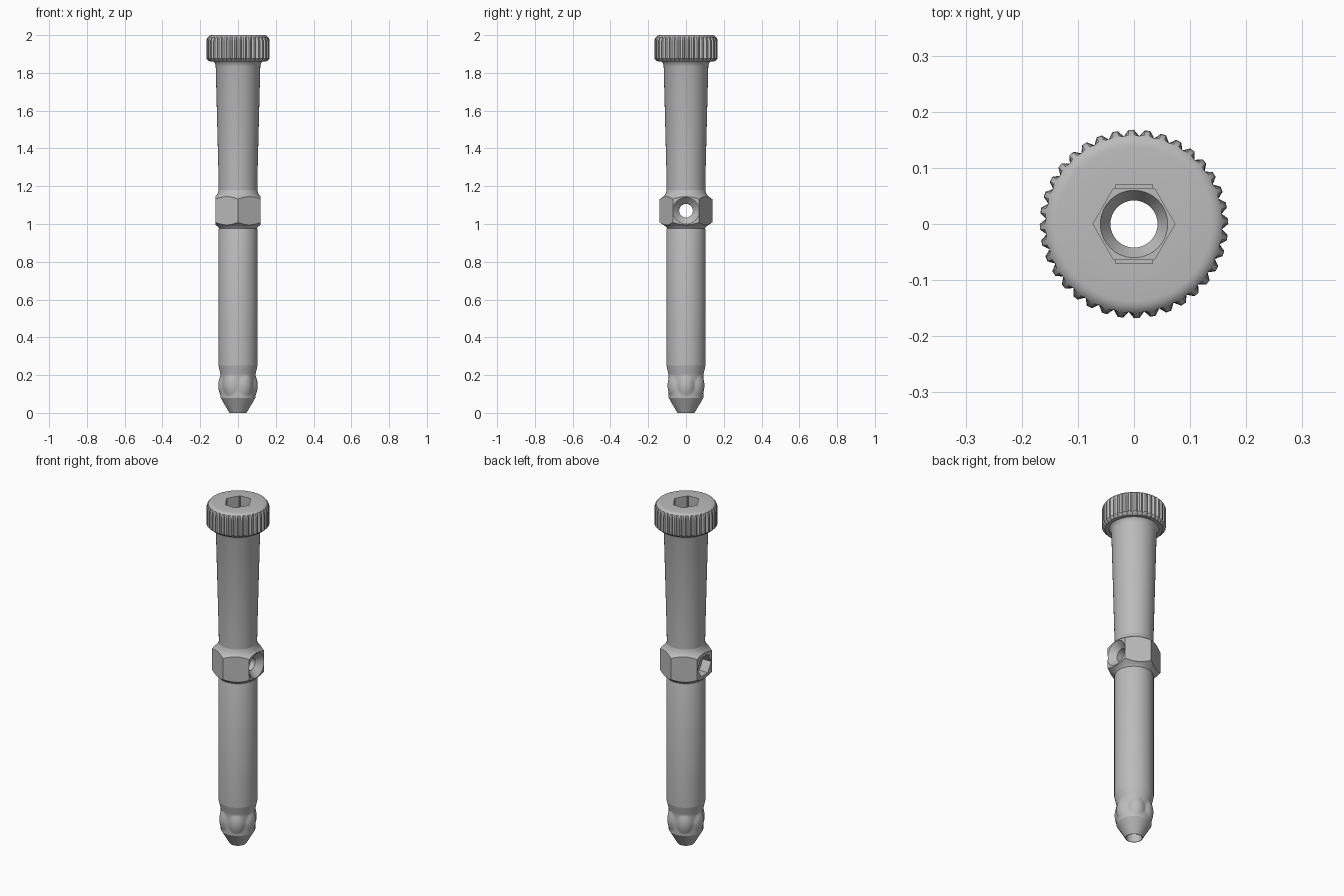
import bpy, bmesh, math
from mathutils import Matrix

cube = bpy.data.objects.get("Cube")
if cube:
    bpy.data.objects.remove(cube, do_unlink=True)

steel = bpy.data.materials.new("brushed steel grey")
steel.use_nodes = True
GREY = (0.5, 0.5, 0.5, 1)
steel.diffuse_color = GREY
steel.node_tree.nodes["Principled BSDF"].inputs["Base Color"].default_value = GREY

BORE = 0.042
RIGHT_ANGLE = math.pi / 2


def lathe(name, profile, segs=72, phase=0.0, shape=None, matrix=None):
    """Spin a closed (radius, height) loop about z; shape() may adjust each radius."""
    bm = bmesh.new()
    rings = []
    for j in range(segs):
        a = phase + 2 * math.pi * j / segs
        ring = []
        for r, z in profile:
            if shape:
                r = shape(r, z, a, j)
            ring.append(bm.verts.new((r * math.cos(a), r * math.sin(a), z)))
        rings.append(ring)
    n = len(profile)
    for j in range(segs):
        p, q = rings[j], rings[(j + 1) % segs]
        for i in range(n):
            k = (i + 1) % n
            if profile[i][0] or profile[k][0]:
                bm.faces.new((p[i], q[i], q[k], p[k]))
    bmesh.ops.remove_doubles(bm, verts=bm.verts, dist=1e-6)
    bmesh.ops.recalc_face_normals(bm, faces=bm.faces)
    if matrix:
        bm.transform(matrix)
    mesh = bpy.data.meshes.new(name)
    bm.to_mesh(mesh)
    bm.free()
    mesh.materials.append(steel)
    obj = bpy.data.objects.new(name, mesh)
    bpy.context.collection.objects.link(obj)
    return obj


def tube(name, outer, **kw):
    """Hollow part: outer wall from bottom to top, closed by the bore."""
    return lathe(name, outer + [(BORE, outer[-1][1]), (BORE, outer[0][1])], **kw)


def rod(name, r0, r1, z0, z1, **kw):
    return lathe(name, [(0, z0), (r0, z0), (r1, z1), (0, z1)], **kw)


def activate(obj):
    bpy.ops.object.select_all(action='DESELECT')
    obj.select_set(True)
    bpy.context.view_layer.objects.active = obj


def cut(obj, tool, operation='DIFFERENCE'):
    activate(obj)
    mod = obj.modifiers.new("cut", 'BOOLEAN')
    mod.operation, mod.object, mod.solver = operation, tool, 'EXACT'
    bpy.ops.object.modifier_apply(modifier=mod.name)
    bpy.data.objects.remove(tool, do_unlink=True)


# Knurled head with rounded top
def knurl(r, z, a, j):
    return min(r, 0.157) if j % 3 == 2 else r


shoulder = [(0.138 + 0.03 * math.cos(t), 1.965 + 0.035 * math.sin(t))
            for t in (RIGHT_ANGLE * i / 6 for i in range(7))]
head = lathe("knurled_head",
             [(BORE, 1.86), (0.15, 1.86), (0.168, 1.875)] + shoulder +
             [(0.06, 2.0), (0.06, 1.9), (BORE, 1.87)],
             segs=108, shape=knurl)

# Hexagonal drive socket with a relief slot on two flats
cut(head, rod("socket_cutter", 0.073, 0.073, 1.9, 2.1, segs=6))
slot = rod("slot_cutter", 1, 1, 1.93, 2.1, segs=4, phase=math.pi / 4)
half = math.sqrt(0.5)
slot.data.transform(Matrix.Diagonal((0.033 / half, 0.07 / half, 1, 1)))
cut(head, slot)

# Tapered upper shaft
upper = tube("upper_shaft", [(0.102, 1.17), (0.103, 1.25), (0.118, 1.835),
                             (0.122, 1.85), (0.13, 1.86)])

# Chamfered hexagonal collar
collar = rod("hex_collar", 0.139, 0.139, 0.975, 1.185, segs=6, phase=math.pi / 6)
cut(collar, lathe("chamfer_tool", [(0, 0.975), (0.099, 0.975), (0.105, 0.985),
                                   (0.141, 1.01), (0.141, 1.13), (0.12, 1.145),
                                   (0.108, 1.16), (0.102, 1.18), (0, 1.18)]),
    'INTERSECT')
cut(collar, rod("bore_cutter", BORE, BORE, 0.9, 1.3))

# Cross hole: countersunk on one side, hexagonal pocket on the other
sideways = Matrix.Translation((0, 0, 1.07)) @ Matrix.Rotation(RIGHT_ANGLE, 4, 'Y')
cut(collar, rod("cross_cutter", 0.036, 0.036, -0.2, 0.2, segs=48, matrix=sideways))
cut(collar, rod("countersink_cutter", 0.034, 0.078, 0.084, 0.128, segs=48, matrix=sideways))
cut(collar, rod("pocket_cutter", 0.062, 0.062, -0.2, -0.065, segs=6,
                phase=math.pi / 6, matrix=sideways))

# Straight lower shaft
lower = tube("lower_shaft", [(0.103, 0.25), (0.103, 0.97), (0.099, 0.98)])


# Locking section with six rounded bumps
def bumps(r, z, a, j):
    if r <= BORE:
        return r
    step = math.pi / 3
    da = (a + step / 2) % step - step / 2
    d2 = ((z - 0.145) / 0.055) ** 2 + (da / 0.5) ** 2
    return r + 0.012 * max(0, 1 - d2)


neck = [(0.092 + 0.011 * max(0, (z - 0.2) / 0.05), z)
        for z in (0.08 + 0.17 * i / 24 for i in range(25))]
locking = tube("locking_section", neck, segs=96, shape=bumps)

# Conical open tip
tip = tube("tip", [(0.045, 0.0), (0.092, 0.08)])

for part in (head, upper, collar, lower, locking, tip):
    activate(part)
    bpy.ops.object.shade_smooth_by_angle(angle=math.radians(30))
